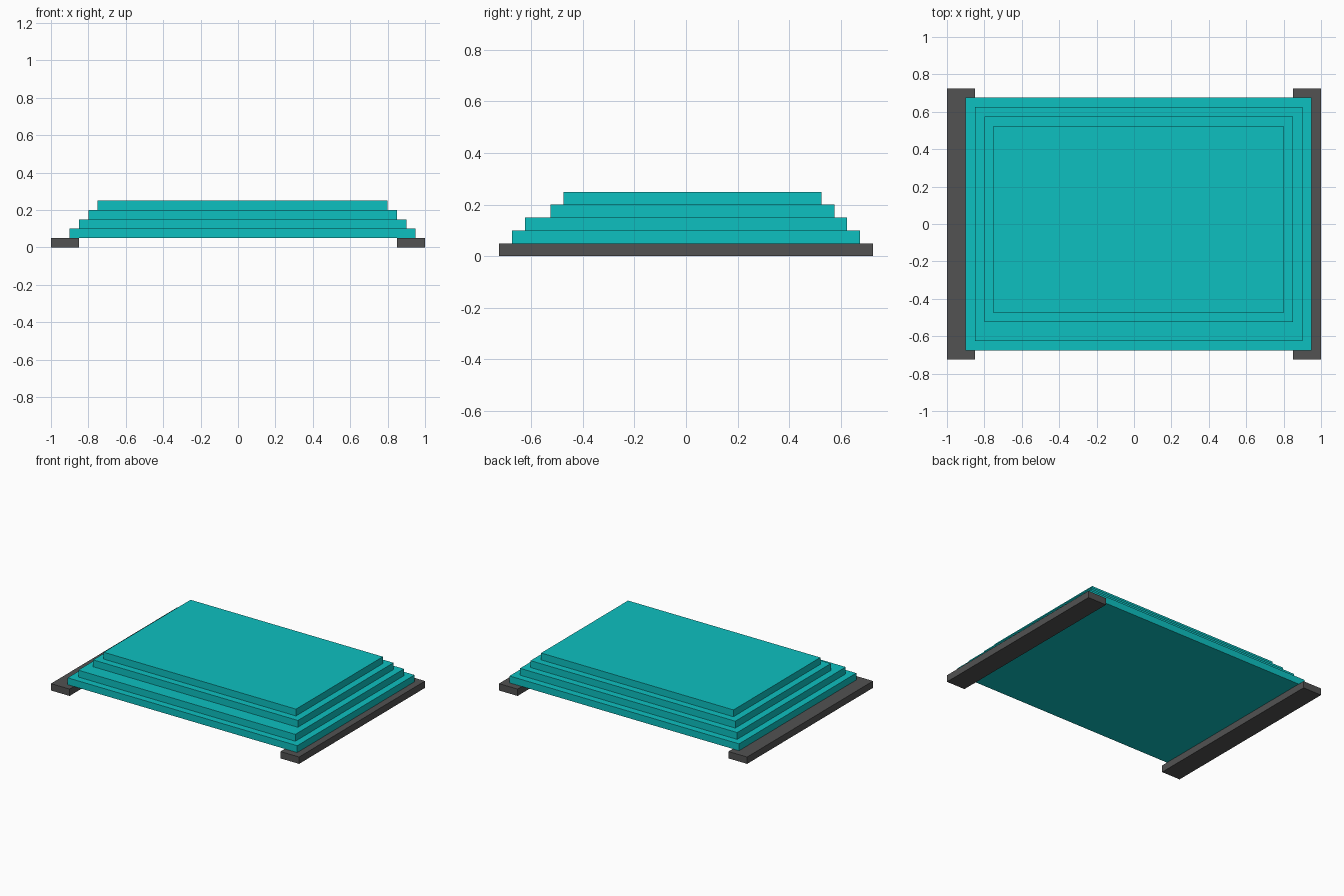
import bpy

cube = bpy.data.objects.get("Cube")
if cube:
    bpy.data.objects.remove(cube, do_unlink=True)


def make_material(name, color):
    mat = bpy.data.materials.new(name)
    mat.use_nodes = True
    mat.diffuse_color = color
    mat.node_tree.nodes["Principled BSDF"].inputs["Base Color"].default_value = color
    return mat


def add_box(name, x, y, z, mat):
    """Box spanning the given (low, high) range on each axis."""
    spans = (x, y, z)
    bpy.ops.mesh.primitive_cube_add(size=1, location=[(a + b) / 2 for a, b in spans])
    obj = bpy.context.object
    obj.name = name
    obj.scale = [b - a for a, b in spans]
    bpy.ops.object.transform_apply(location=False, rotation=False, scale=True)
    obj.data.materials.append(mat)
    return obj


teal = make_material("teal", (0.004, 0.53, 0.53, 1))
grey = make_material("dark grey", (0.084, 0.084, 0.084, 1))
STEP = 0.05

# Two rails under the stack
for side, x in (("left", (0.85, 1)), ("right", (-1, -0.85))):
    add_box(side + "_rail", x, (-0.725, 0.725), (0, STEP), grey)

# Four stacked slabs, each narrower than the one below
depths = [(-0.675, 0.675), (-0.625, 0.625), (-0.525, 0.575), (-0.475, 0.525)]
for i, y in enumerate(depths):
    inset = i * STEP
    add_box(f"slab_{i + 1}", (-0.9 + inset, 0.95 - inset), y,
            (STEP + inset, 2 * STEP + inset), teal)
